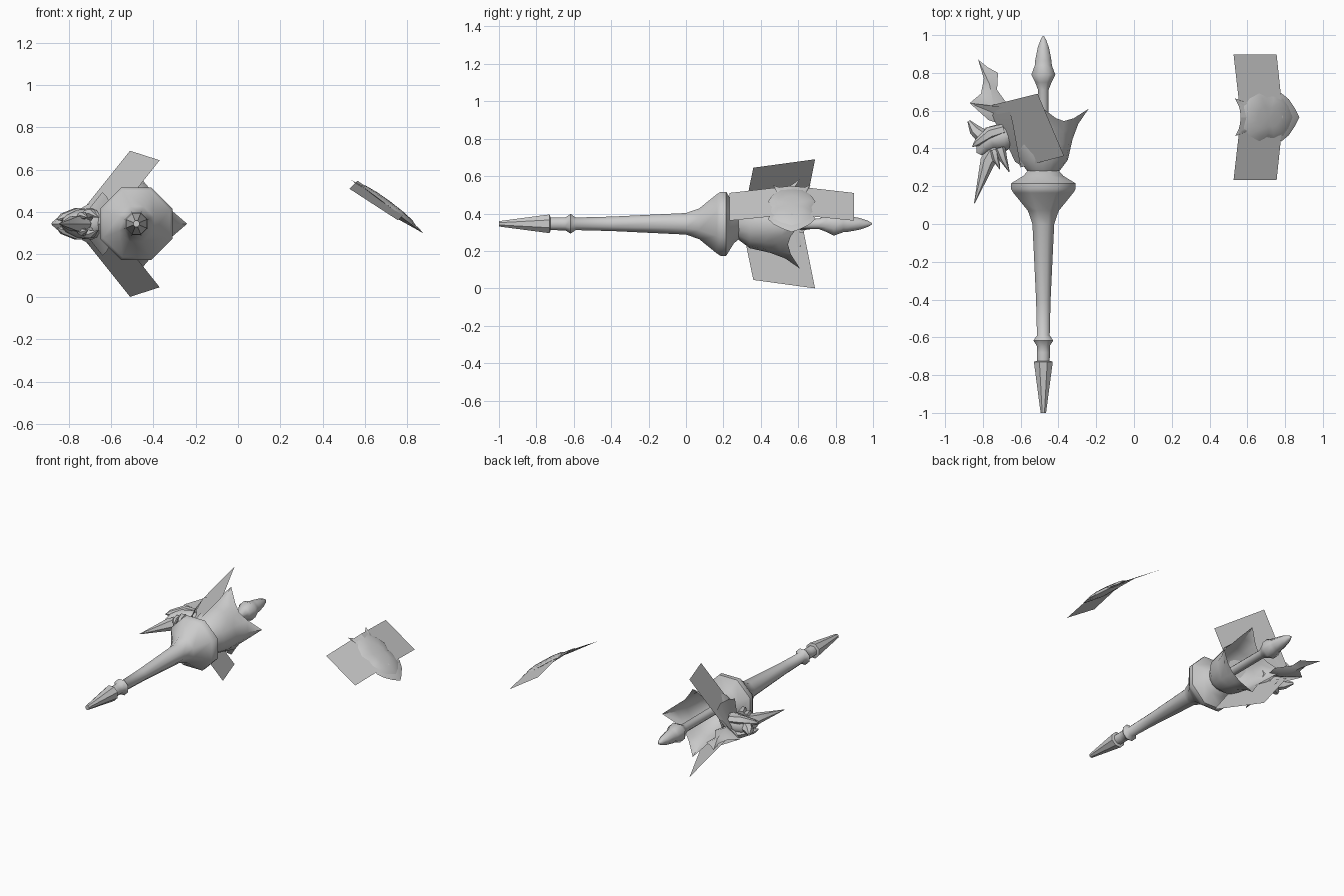
import bpy, math
from mathutils import Vector

if "Cube" in bpy.data.objects:
    bpy.data.objects.remove(bpy.data.objects["Cube"])

CX, CZ = -0.48, 0.345      # axis of the shaft
CY = 0.565                 # mirror line of the spare ornament


def make(name, verts, faces, smooth=None):
    me = bpy.data.meshes.new(name)
    me.from_pydata([tuple(v) for v in verts], [], faces)
    ob = bpy.data.objects.new(name, me)
    bpy.context.collection.objects.link(ob)
    bpy.ops.object.select_all(action='DESELECT')
    ob.select_set(True)
    bpy.context.view_layer.objects.active = ob
    bpy.ops.object.mode_set(mode='EDIT')
    bpy.ops.mesh.select_all(action='SELECT')
    bpy.ops.mesh.remove_doubles(threshold=0.0005)
    bpy.ops.mesh.normals_make_consistent(inside=False)
    bpy.ops.object.mode_set(mode='OBJECT')
    if smooth:
        bpy.ops.object.shade_smooth_by_angle(angle=math.radians(smooth))
    return ob


def grid_faces(rows, cols, wrap=True):
    return [(r * cols + c, r * cols + (c + 1) % cols,
             (r + 1) * cols + (c + 1) % cols, (r + 1) * cols + c)
            for r in range(rows - 1) for c in range(cols if wrap else cols - 1)]


def lathe(name, profile, n=8, smooth=50):
    """Octagonal turned part along y from (y, radius) pairs."""
    k = 1.04
    verts = [(CX + k * r * math.cos((i + .5) * math.tau / n), y,
              CZ + k * r * math.sin((i + .5) * math.tau / n))
             for y, r in profile for i in range(n)]
    last = (len(profile) - 1) * n
    faces = grid_faces(len(profile), n)
    faces += [tuple(range(n)), tuple(range(last, last + n))]
    return make(name, verts, faces, smooth)


def tube(name, path, radii, n=6):
    """Tapered tube through a few points."""
    path = [Vector(p) for p in path]
    verts = []
    for i, p in enumerate(path):
        d = (path[min(i + 1, len(path) - 1)] - path[max(i - 1, 0)]).normalized()
        a = d.cross(Vector((0, 0, 1))).normalized()
        b = d.cross(a)
        verts += [p + radii[i] * (a * math.cos(t * math.tau / n) + b * math.sin(t * math.tau / n))
                  for t in range(n)]
    last = (len(path) - 1) * n
    faces = grid_faces(len(path), n) + [tuple(range(n)), tuple(range(last, last + n))]
    return make(name, verts, faces, 50)


def lens(name, outline, centre, height, zfun, back=0.012, lift=0.0):
    """Domed plate on a sloping surface; outline is in plan view (x, y)."""
    c, n = Vector(centre), len(outline)
    verts = []
    for s, h in ((0.001, -back), (1, 0), (.8, .6 * height), (.45, .9 * height), (.001, height)):
        for p in outline:
            q = c + (Vector(p) - c) * s
            verts.append((q.x + .6 * (h + lift), q.y, zfun(q.x) + .8 * (h + lift)))
    return make(name, verts, grid_faces(5, n), 45)


def sided(points):
    """Close a half outline by mirroring it over the ornament's centre line."""
    return ([(x, CY + d) for x, d in points] +
            [(x, CY - d) for x, d in reversed(points) if d > 0])


# Shaft: pommel, handle, flared collar
lathe("pommel", [(-1, .015), (-.73, .052), (-.725, .04)], smooth=30)
lathe("handle", [(-.725, .035), (-.68, .036), (-.645, .036), (-.617, .055), (-.59, .035),
                 (-.4, .04), (0, .06), (.07, .085), (.165, .165), (.185, .178), (.215, .178),
                 (.255, .11), (.29, .078), (.30, .03)])
lathe("spike", [(.29, .03), (.71, .029), (.75, .045), (.79, .066), (.84, .047), (.865, .045),
                (.93, .032), (.975, .016), (.995, .003)])

# Crown of flared petals around the spike
tip = [(.28, .085), (.34, .13), (.45, .155), (.53, .185), (.61, .24)]
dip = [(.28, .085), (.34, .13), (.42, .145), (.49, .15), (.545, .155)]
mid = [(.28, .085), (.34, .13), (.44, .15), (.51, .165), (.56, .175)]
verts = []
for r in range(5):
    for c in range(16):
        y, rad = (tip, mid, dip, mid)[c % 4][r]
        a = c * math.tau / 16
        verts.append((CX + rad * math.cos(a), y, CZ + rad * math.sin(a)))
make("crown_petals", verts, grid_faces(5, 16), 40)

# Crossed wing cards and roof-shaped shell, mirrored above and below the axis
for s, side in ((1, "upper"), (-1, "lower")):
    make(side + "_wing_card", [(-.51, .69, CZ + s * .345), (-.37, .36, CZ + s * .30),
                               (-.60, .30, CZ + s * .01), (-.75, .63, CZ + s * .045)], [(0, 1, 2, 3)])
    make(side + "_shell", [(-.63, .33, CZ), (-.70, .48, CZ), (-.76, .58, CZ), (-.87, .64, CZ),
                           (-.60, .31, CZ + s * .09), (-.62, .42, CZ + s * .13),
                           (-.64, .53, CZ + s * .15), (-.66, .615, CZ + s * .12)],
         grid_faces(2, 4, False), 40)

# Crest blade behind the carved head
outline = [(-.825, .87), (-.775, .83), (-.72, .80), (-.725, .71), (-.66, .62), (-.68, .52),
           (-.77, .55), (-.87, .64), (-.81, .69), (-.795, .77)]
n = len(outline)
verts = [(x, y, CZ) for x, y in outline]
verts += [(-.765, .74, CZ + s * .018) for s in (1, -1)]
verts += [(-.74, .62, CZ + s * .035) for s in (1, -1)]
faces = []
for k in (0, 1):
    up, low = n + k, n + 2 + k
    for i in range(n):
        j = (i + 1) % n
        a, b = (up if q in (8, 9, 0, 1, 2, 3) else low for q in (i, j))
        faces.append((i, j, b) if a == b else (i, j, b, a))
make("crest_blade", verts, faces, 40)

# Carved head: skull, snout, horns
tube("carved_skull", [(-.64, .47, CZ), (-.69, .46, CZ), (-.76, .45, CZ), (-.80, .41, CZ), (-.82, .37, CZ)],
     [.05, .075, .065, .045, .015], 8)
tube("long_horn", [(-.73, .40, CZ), (-.775, .33, CZ), (-.80, .25, CZ), (-.845, .11, CZ)],
     [.045, .04, .026, .002])
tube("curled_horn", [(-.74, .45, CZ), (-.80, .46, CZ), (-.845, .50, CZ), (-.875, .545, CZ)],
     [.05, .042, .03, .008])
for s, side in ((1, "upper"), (-1, "lower")):
    tube(side + "_brow", [(-.69, .50, CZ + s * .04), (-.76, .48, CZ + s * .045), (-.83, .43, CZ + s * .03),
                          (-.855, .41, CZ + s * .02)], [.03, .035, .02, .003])
    tube(side + "_cheek_spike", [(-.71, .40, CZ + s * .04), (-.69, .34, CZ + s * .05),
                                 (-.66, .275, CZ + s * .03)], [.03, .02, .002])
    tube(side + "_jaw_spike", [(-.74, .39, CZ + s * .03), (-.73, .34, CZ + s * .04),
                               (-.71, .29, CZ + s * .03)], [.025, .018, .002])

# Spare ornament: two cards folded at the middle, with a domed medallion and chin plate
slope = lambda x: .43 - .74 * (x - .70)
for s, side in ((1, "back"), (-1, "front")):
    make(side + "_ornament_card", [(.527, CY + s * .333, .51), (.755, CY + s * .333, .362),
                                   (.79, CY, .395), (.565, CY, .548)], [(0, 1, 2, 3)])
lens("ornament_chin_plate", sided([(.875, 0), (.85, .05), (.82, .095), (.78, .128), (.72, .10),
                                   (.60, .075), (.535, .10), (.555, .06), (.57, 0)]),
     (.75, CY), .012, slope, .02)
lens("ornament_medallion", sided([(.84, 0), (.815, .06), (.785, .10), (.735, .112), (.70, .105),
                                  (.66, .127), (.61, .10), (.575, .055), (.565, 0)]),
     (.70, CY), .022, slope, .01, .006)
